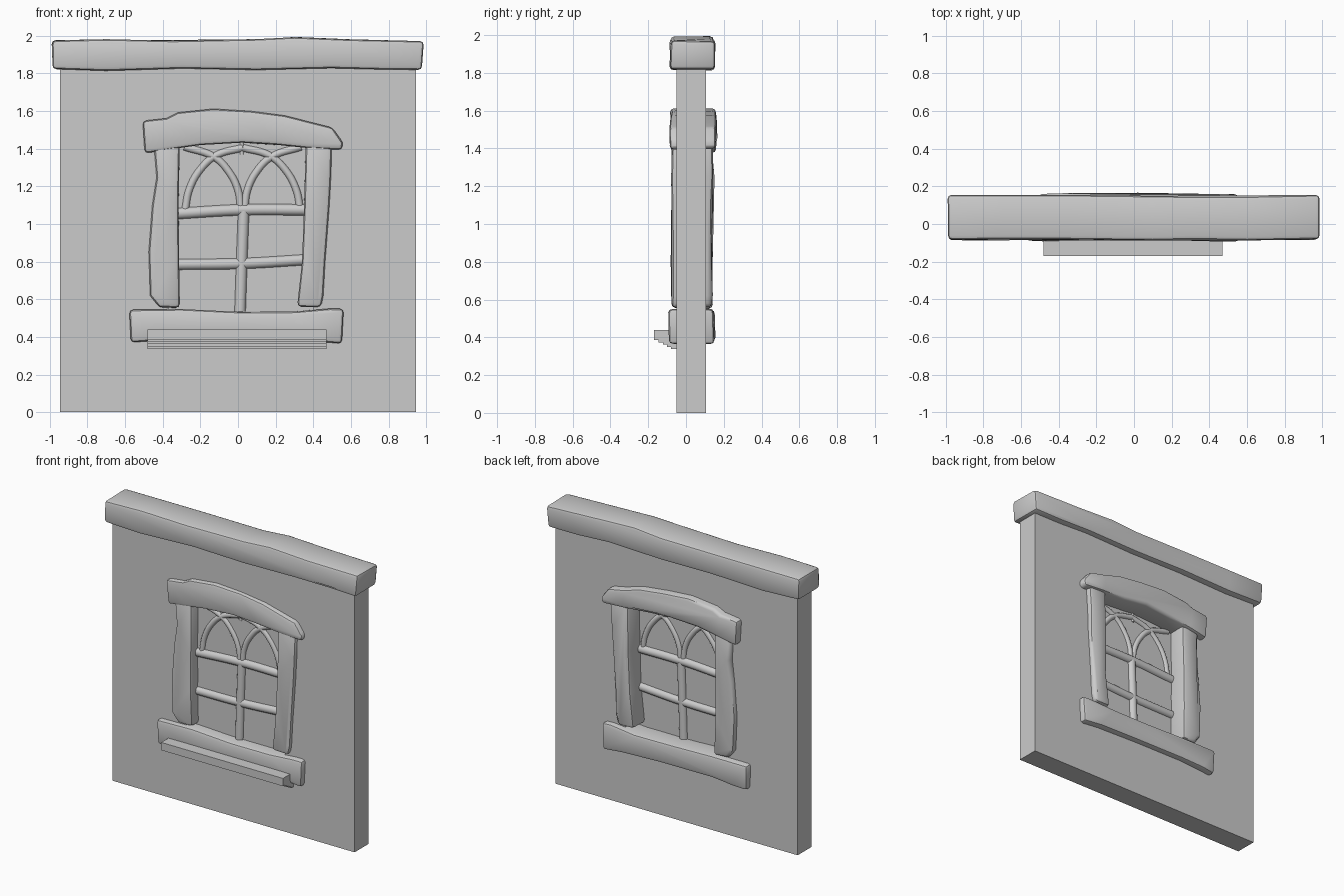
import bpy, bmesh, math, random
from mathutils import Vector

random.seed(4)
if "Cube" in bpy.data.objects:
    bpy.data.objects.remove(bpy.data.objects["Cube"], do_unlink=True)

stone = bpy.data.materials.new("grey stone")
stone.use_nodes = True
GREY = (0.6, 0.6, 0.6, 1)
stone.diffuse_color = GREY
stone.node_tree.nodes["Principled BSDF"].inputs["Base Color"].default_value = GREY


def finish(name, bm, smooth=False):
    bmesh.ops.recalc_face_normals(bm, faces=bm.faces)
    mesh = bpy.data.meshes.new(name)
    bm.to_mesh(mesh)
    bm.free()
    mesh.materials.append(stone)
    obj = bpy.data.objects.new(name, mesh)
    bpy.context.collection.objects.link(obj)
    if smooth:
        bpy.ops.object.select_all(action="DESELECT")
        obj.select_set(True)
        bpy.context.view_layer.objects.active = obj
        bpy.ops.object.shade_smooth_by_angle(angle=math.radians(40))
    return obj


def box(name, x, y, z):
    bm = bmesh.new()
    bmesh.ops.create_cube(bm, size=1)
    for v in bm.verts:
        v.co = [(r[0] + r[1]) / 2 + c * (r[1] - r[0]) for r, c in zip((x, y, z), v.co)]
    return finish(name, bm)


def hewn(name, outline, front, back, bevel=0.018, wobble=0.006):
    """Rough block: an x-z outline given depth, with worn, rounded edges."""
    bm = bmesh.new()
    rings = []
    for y in (front, back):
        rings.append([bm.verts.new((x + random.uniform(-wobble, wobble) / 2,
                                    y + random.uniform(-wobble, wobble),
                                    z + random.uniform(-wobble, wobble) / 2))
                      for x, z in outline])
    caps = [bm.faces.new(r) for r in rings]
    n = len(outline)
    for i in range(n):
        j = (i + 1) % n
        bm.faces.new((rings[0][i], rings[0][j], rings[1][j], rings[1][i]))
    bmesh.ops.recalc_face_normals(bm, faces=bm.faces)
    sharp = [e for e in bm.edges if e.calc_face_angle(0) > math.radians(35)]
    bmesh.ops.bevel(bm, geom=sharp, offset=bevel, segments=2, profile=0.5,
                    affect="EDGES", clamp_overlap=True)
    return finish(name, bm, True)


def rod(name, points, radius, y=0.005):
    """Round glazing bar swept along a smooth x-z path."""
    curve = bpy.data.curves.new(name, "CURVE")
    curve.dimensions = "3D"
    curve.bevel_depth = radius
    curve.bevel_resolution = 3
    curve.resolution_u = 6
    curve.use_fill_caps = True
    spline = curve.splines.new("BEZIER")
    spline.bezier_points.add(len(points) - 1)
    for p, (x, z) in zip(spline.bezier_points, points):
        p.co = (x, y, z)
        p.handle_left_type = p.handle_right_type = "AUTO"
    curve.materials.append(stone)
    obj = bpy.data.objects.new(name, curve)
    bpy.context.collection.objects.link(obj)
    return obj


# Wall with a window opening
wall = box("wall", (-0.945, 0.945), (-0.05, 0.105), (0, 1.9))
cutter = box("opening_cutter", (-0.37, 0.40), (-0.5, 0.5), (0.46, 1.47))
cutter.hide_render = True
cutter.hide_viewport = True
cut = wall.modifiers.new("opening", "BOOLEAN")
cut.operation = "DIFFERENCE"
cut.solver = "EXACT"
cut.object = cutter
bpy.context.view_layer.objects.active = wall
cutter.hide_viewport = False
bpy.ops.object.modifier_apply(modifier="opening")
bpy.data.objects.remove(cutter, do_unlink=True)

# Pane in the middle of the wall
box("window_pane", (-0.37, 0.40), (0.0, 0.01), (0.46, 1.47))

# Coping beam along the top
hewn("top_beam", [(-0.985, 1.825), (-0.7, 1.815), (-0.3, 1.825), (0.1, 1.82), (0.5, 1.83),
                  (0.75, 1.82), (0.975, 1.82), (0.987, 1.97), (0.6, 1.98), (0.3, 1.995),
                  (0.1, 1.98), (-0.35, 1.975), (-0.7, 1.98), (-0.99, 1.975)],
     -0.082, 0.15, 0.02)

# Stone surround
hewn("lintel", [(-0.495, 1.375), (-0.35, 1.4), (-0.2, 1.42), (0.02, 1.435), (0.2, 1.42),
                (0.38, 1.405), (0.55, 1.395), (0.56, 1.435), (0.5, 1.515), (0.38, 1.54),
                (0.25, 1.575), (0.07, 1.6), (-0.13, 1.615), (-0.32, 1.59), (-0.38, 1.565),
                (-0.505, 1.55)],
     -0.083, 0.155, 0.025)
hewn("right_post", [(-0.42, 0.555), (-0.31, 0.555), (-0.315, 0.8), (-0.315, 1.1), (-0.31, 1.43),
                    (-0.445, 1.43), (-0.435, 1.25), (-0.455, 1.1), (-0.472, 0.85), (-0.465, 0.62)],
     -0.077, 0.138, 0.022)
hewn("left_post", [(0.315, 0.56), (0.44, 0.56), (0.455, 0.62), (0.462, 0.8), (0.485, 1.1),
                   (0.492, 1.25), (0.5, 1.43), (0.36, 1.43), (0.35, 1.1), (0.342, 0.8)],
     -0.077, 0.138, 0.022)
hewn("sill", [(-0.57, 0.37), (-0.48, 0.375), (-0.3, 0.39), (0.1, 0.385), (0.4, 0.375),
              (0.55, 0.365), (0.56, 0.55), (0.49, 0.55), (0.3, 0.535), (0, 0.535),
              (-0.3, 0.545), (-0.58, 0.545)],
     -0.09, 0.15, 0.02)

# Ledge in front of the sill, with a stepped underside
bm = bmesh.new()
steps = [(-0.04, 0.44), (-0.17, 0.44), (-0.17, 0.385)]
for i in range(4):
    y, z = -0.145 + 0.022 * i, 0.385 - 0.012 * i
    steps += [(y, z), (y, z - 0.012)]
steps.append((-0.04, 0.337))
side = bm.faces.new([bm.verts.new((-0.48, y, z)) for y, z in steps])
moved = bmesh.ops.extrude_face_region(bm, geom=[side], use_keep_orig=True)["geom"]
bmesh.ops.translate(bm, verts=[v for v in moved if isinstance(v, bmesh.types.BMVert)],
                    vec=Vector((0.95, 0, 0)))
finish("ledge", bm)

# Straight glazing bars
rod("upper_crossbar", [(-0.33, 1.055), (0.02, 1.075), (0.37, 1.075)], 0.031)
rod("lower_crossbar", [(-0.33, 0.785), (0.02, 0.79), (0.36, 0.81)], 0.03)
rod("mullion", [(0.01, 0.5), (0.02, 0.8), (0.03, 1.07)], 0.031)
rod("top_stub", [(0.02, 1.37), (0.02, 1.45)], 0.012)

# Intersecting pointed tracery, mirrored about the mullion
outer = [(-0.305, 1.08), (-0.285, 1.18), (-0.225, 1.29), (-0.14, 1.365), (0, 1.405)]
inner = [(-0.01, 1.08), (-0.025, 1.18), (-0.075, 1.28), (-0.15, 1.355), (-0.31, 1.41)]
for sign, hand in ((1, "right"), (-1, "left")):
    for label, path in (("outer", outer), ("inner", inner)):
        rod(f"{hand}_{label}_tracery", [(0.025 + sign * x, z) for x, z in path], 0.02)
